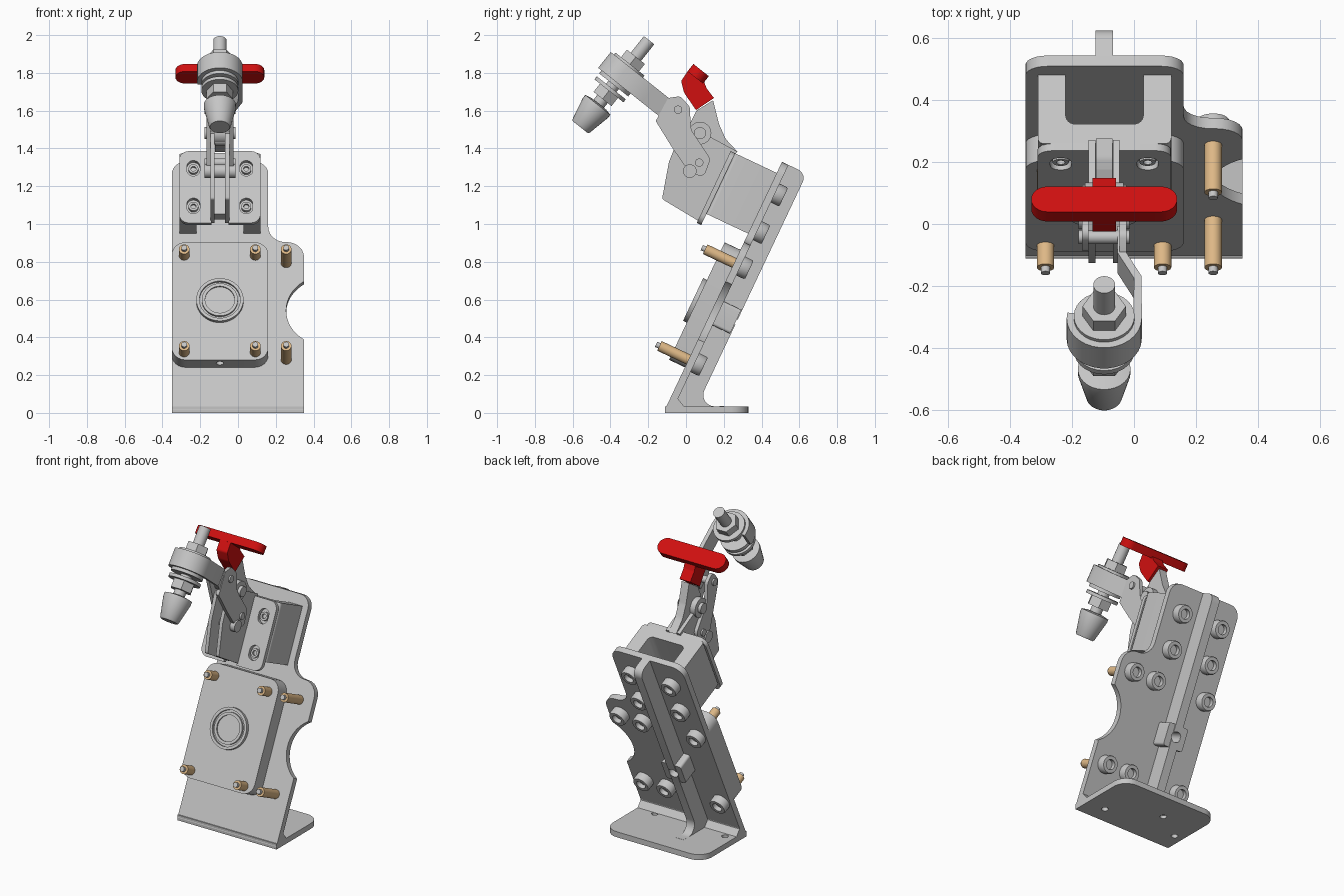
import bpy, bmesh, math
from mathutils import Matrix, Vector

if "Cube" in bpy.data.objects:
    bpy.data.objects.remove(bpy.data.objects["Cube"])


def material(name, rgb):
    m = bpy.data.materials.new(name)
    m.use_nodes = True
    m.diffuse_color = (*rgb, 1)
    m.node_tree.nodes["Principled BSDF"].inputs["Base Color"].default_value = (*rgb, 1)
    return m


GREY = material("light grey metal", (0.56, 0.56, 0.56))
RED = material("red grip", (0.63, 0.005, 0.005))
BRASS = material("brass", (0.73, 0.48, 0.24))

CX = -0.096                      # centre line of the clamp and rib
LEAN = math.radians(25.3)
S, C = math.sin(LEAN), math.cos(LEAN)


def frame(origin, ex, ey, ez):
    m = Matrix((ex, ey, ez)).transposed().to_4x4()
    m.translation = origin
    return m


X = Vector((1, 0, 0))
FLAT = Matrix.Identity(4)
LEANING = frame((0, -0.12, 0), X, (0, S, C), (0, -C, S))     # x, up the plate, out of it
SIDE = frame((0, 0, 0), (0, 1, 0), (0, 0, 1), X)             # y, z, then x
TILT = math.radians(38.4)
ARM_DIR = (0, math.cos(TILT), -math.sin(TILT))
ROD_DIR = (0, math.sin(TILT), math.cos(TILT))
SPINDLE = frame((CX, -0.56, 1.513), X, ARM_DIR, ROD_DIR)
GRIP = frame((CX, 0.08, 1.815), X, ARM_DIR, ROD_DIR)


def lean(u, w):
    """Side-view position of a point on the leaning plate."""
    return (-0.12 + u * S - w * C, u * C + w * S)


def rounded(pts, steps=6):
    """Polygon whose corners (x, y, radius) become arcs."""
    out = []
    for i, p in enumerate(pts):
        r = p[2] if len(p) > 2 else 0
        c = Vector(p[:2])
        if not r:
            out.append(c)
            continue
        d1 = (Vector(pts[i - 1][:2]) - c).normalized()
        d2 = (Vector(pts[(i + 1) % len(pts)][:2]) - c).normalized()
        half = d1.angle(d2) / 2
        t, wt = r / math.tan(half), math.sin(half)
        for k in range(steps + 1):
            s = k / steps
            a, b, e = (1 - s) ** 2, 2 * s * (1 - s) * wt, s * s
            out.append(((c + d1 * t) * a + c * b + (c + d2 * t) * e) / (a + b + e))
    return out


def rect(x0, x1, y0, y1, r=0):
    return [(x0, y0, r), (x1, y0, r), (x1, y1, r), (x0, y1, r)]


def build(name, bm, place, mat):
    bmesh.ops.recalc_face_normals(bm, faces=bm.faces)
    me = bpy.data.meshes.new(name)
    bm.to_mesh(me)
    bm.free()
    me.materials.append(mat)
    ob = bpy.data.objects.new(name, me)
    ob.matrix_world = place
    bpy.context.collection.objects.link(ob)
    return ob


def prism(name, place, pts, lo, hi, mat=GREY):
    bm = bmesh.new()
    face = bm.faces.new([bm.verts.new((p[0], p[1], lo)) for p in rounded(pts)])
    ext = bmesh.ops.extrude_face_region(bm, geom=[face], use_keep_orig=True)
    new = [v for v in ext["geom"] if isinstance(v, bmesh.types.BMVert)]
    bmesh.ops.translate(bm, verts=new, vec=(0, 0, hi - lo))
    return build(name, bm, place, mat)


def turn(name, place, at, profile, mat=GREY, seg=28):
    """Turned part: rings of (radius, height) with closed ends."""
    bm = bmesh.new()
    rings = [[bm.verts.new((at[0] + r * math.cos(k * math.tau / seg),
                            at[1] + r * math.sin(k * math.tau / seg), h))
              for k in range(seg)] for r, h in profile]
    for a, b in zip(rings, rings[1:]):
        for k in range(seg):
            j = (k + 1) % seg
            bm.faces.new((a[k], a[j], b[j], b[k]))
    bm.faces.new(rings[0])
    bm.faces.new(rings[-1])
    return build(name, bm, place, mat)


def rod(name, place, at, r, lo, hi, mat=GREY, seg=28):
    return turn(name, place, at, [(r, lo), (r, hi)], mat, seg)


def cut(ob, cutter):
    bpy.context.view_layer.update()
    mod = ob.modifiers.new("cut", "BOOLEAN")
    mod.operation, mod.object, mod.solver = "DIFFERENCE", cutter, "EXACT"
    bpy.context.view_layer.objects.active = ob
    bpy.ops.object.modifier_apply(modifier=mod.name)
    bpy.data.objects.remove(cutter)


def ribbon(path, t):
    """Outline of a strip of thickness t along a path."""
    pts = [Vector(p) for p in path]
    left, right = [], []
    for i, p in enumerate(pts):
        d = (pts[min(i + 1, len(pts) - 1)] - pts[max(i - 1, 0)]).normalized()
        n = Vector((-d.y, d.x)) * t / 2
        left.append(tuple(p + n))
        right.append(tuple(p - n))
    return left + right[::-1]


# Leaning plate with shoulder and round notch, and its foot
plate = prism("back_plate", LEANING, [
    (-0.35, 0.02), (0.35, 0.02), (0.35, 1.0, 0.09), (0.16, 1.0, 0.09),
    (0.16, 1.47, 0.07), (-0.35, 1.47, 0.07)], -0.038, 0)
cut(plate, rod("notch", LEANING, (0.455, 0.6), 0.2, -0.2, 0.2, seg=64))
foot = prism("foot", FLAT, [(-0.35, -0.11), (0.35, -0.11), (0.35, 0.33, 0.09),
                            (-0.35, 0.33, 0.09)], 0, 0.035)
for at in ((0.22, 0.0), (CX, 0.15), (-0.29, 0.02)):
    cut(foot, rod("hole", FLAT, at, 0.02, -0.1, 0.1))
prism("bend_fillet", SIDE, [(-0.08, 0.03), (-0.01, 0.034), lean(0.1, -0.04), lean(0.12, -0.03)],
      -0.35, 0.35)

# Stiffening rib with drilled block
prism("rib", SIDE, [lean(0.05, -0.02), lean(1.47, -0.02), (*lean(1.47, -0.145), 0.05),
                    (*lean(0.102, -0.145), 0.06), (0.2, 0.036), (0.2, 0.02), (-0.06, 0.02)],
      CX - 0.028, CX + 0.028)
block = prism("rib_block", LEANING, rect(CX - 0.07, CX + 0.07, 0.53, 0.67, 0.015), -0.14, -0.03)
rib = bpy.data.objects["rib"]
for ob in (block, rib):
    cut(ob, rod("bore", LEANING, (CX, 0.6), 0.032, -0.2, -0.05))

# Front cover with round badge
cover = prism("cover", LEANING, rect(-0.35, 0.16, 0.267, 0.955, 0.07), 0, 0.092)
ACROSS = LEANING @ Matrix.Rotation(-math.pi / 2, 4, "X")
cut(cover, rod("cable_hole", ACROSS, (CX, -0.05), 0.02, 0.2, 0.3))
turn("badge", LEANING, (CX, 0.61), [(0.125, 0.09), (0.125, 0.114), (0.108, 0.114), (0.108, 0.1),
                                    (0.095, 0.1), (0.095, 0.114), (0.078, 0.114), (0.078, 0.105)],
     seg=48)


def rear_screw(x, u):
    turn("rear_screw", LEANING, (x, u), [(0.055, -0.03), (0.055, -0.08), (0.05, -0.088),
                                         (0.03, -0.088), (0.03, -0.06)])


# Brass standoffs with their screws
for u in (0.312, 0.878):
    for x in (-0.285, 0.092, 0.255):
        rod("standoff", LEANING, (x, u), 0.028, 0, 0.17, BRASS)
        rod("standoff_tip", LEANING, (x, u), 0.015, 0.16, 0.19)
        rear_screw(x, u)

# U-shaped riser block
prism("riser", LEANING @ Matrix.Rotation(math.pi / 2, 4, "X"), [
    (-0.31, 0), (-0.22, 0), (-0.22, 0.175, 0.03), (0.03, 0.175, 0.03), (0.03, 0),
    (0.12, 0), (0.12, 0.245, 0.02), (-0.31, 0.245, 0.02)], -1.405, -1.05)

# Clamp base: mirrored flanges, webs and mounting screws
for side in (-1, 1):
    inner, outer = CX + side * 0.045, CX + side * 0.215
    mid = CX + side * 0.14
    flange = prism("base_flange", LEANING, [
        (inner, 0.985), (outer, 0.985, 0.05), (outer, 1.405, 0.05), (inner, 1.405)], 0.244, 0.27)
    for u in (1.085, 1.305):
        cut(flange, prism("slot", LEANING, rect(mid - 0.034, mid + 0.034, u - 0.045, u + 0.045,
                                                0.033), 0.2, 0.3))
        turn("mount_screw", LEANING, (mid, u), [(0.026, 0.2), (0.026, 0.265), (0.014, 0.265),
                                               (0.014, 0.25)])
        rear_screw(mid, u)
    xs = sorted((CX + side * 0.028, CX + side * 0.05))
    prism("base_web", SIDE, [(-0.127, 1.132, 0.015), (0.085, 1.005), (0.27, 1.385),
                             (0.14, 1.455), (0.04, 1.5, 0.04), (-0.03, 1.48), (-0.09, 1.33)], *xs)

# Arm links and pivot pins
link = [(-0.16, 1.545), (-0.095, 1.667, 0.02), (-0.03, 1.677, 0.03), (0.02, 1.62, 0.03),
        (0.026, 1.5, 0.08), (0.13, 1.344, 0.04), (0.095, 1.25, 0.03), (0.02, 1.27, 0.03),
        (-0.075, 1.407)]
prism("right_link", SIDE, link, CX + 0.05, CX + 0.072)
prism("left_link", SIDE, [(-0.09, 1.6, 0.04), (-0.03, 1.677, 0.03), (0.02, 1.62, 0.03),
                          (0.026, 1.5, 0.08), (0.13, 1.344, 0.04), (0.095, 1.25, 0.03),
                          (0.0, 1.3, 0.04)], CX - 0.072, CX - 0.05)
for at, r in (((-0.042, 1.605), 0.022), ((0.074, 1.481), 0.032), ((0.07, 1.325), 0.022),
              ((0.02, 1.28), 0.036)):
    rod("pivot_pin", SIDE, at, r, CX - 0.082, CX + 0.082)
rod("lever_boss", SIDE, (0.074, 1.481), 0.06, CX - 0.062, CX + 0.062)

# Jogged arm that curls around the spindle
path = [(0.055, 0.38), (0.055, 0.275), (0.108, 0.17), (0.108, 0.05)]
path += [(0.108 * math.cos(a), 0.108 * math.sin(a))
         for a in (-math.radians(12 * k) for k in range(17))]
prism("arm", SPINDLE, ribbon(path, 0.026), 0.305, 0.412)

# Spindle with nuts, washers and rubber foot
O = (0, 0)
rod("spindle", SPINDLE, O, 0.035, 0.1, 0.587)
turn("pressure_foot", SPINDLE, O, [(0.052, 0), (0.058, 0.008), (0.085, 0.13), (0.085, 0.15),
                                   (0.05, 0.158)])
for lo, hi in ((0.19, 0.245), (0.425, 0.475)):
    rod("hex_nut", SPINDLE, O, 0.07, lo, hi, seg=6)
for lo, hi in ((0.245, 0.265), (0.285, 0.31), (0.405, 0.425)):
    rod("washer", SPINDLE, O, 0.098, lo, hi)

# Lever with red T-grip
prism("lever", SIDE, [(0.055, 1.6), (0.143, 1.655), (0.175, 1.529, 0.1), (0.21, 1.45, 0.1),
                      (0.275, 1.38), (0.138, 1.43), (0.04, 1.41, 0.03), (0.02, 1.53, 0.03)],
      CX - 0.026, CX + 0.026)
prism("grip_stem", SIDE, [(0.01, 1.81), (-0.026, 1.757, 0.02), (-0.01, 1.695, 0.05),
                          (0.053, 1.603), (0.148, 1.667), (0.108, 1.72, 0.03), (0.09, 1.77)],
      CX - 0.038, CX + 0.038, RED)
prism("grip_bar", GRIP, rect(-0.235, 0.235, -0.052, 0.052, 0.0515), -0.05, 0, RED)

# Smooth round walls, keep edges crisp
for ob in bpy.context.collection.objects:
    if ob.type == "MESH" and ob.data.materials and ob.data.materials[0] in (GREY, RED, BRASS):
        bpy.ops.object.select_all(action="DESELECT")
        ob.select_set(True)
        bpy.context.view_layer.objects.active = ob
        bpy.ops.object.shade_smooth_by_angle(angle=math.radians(32))
